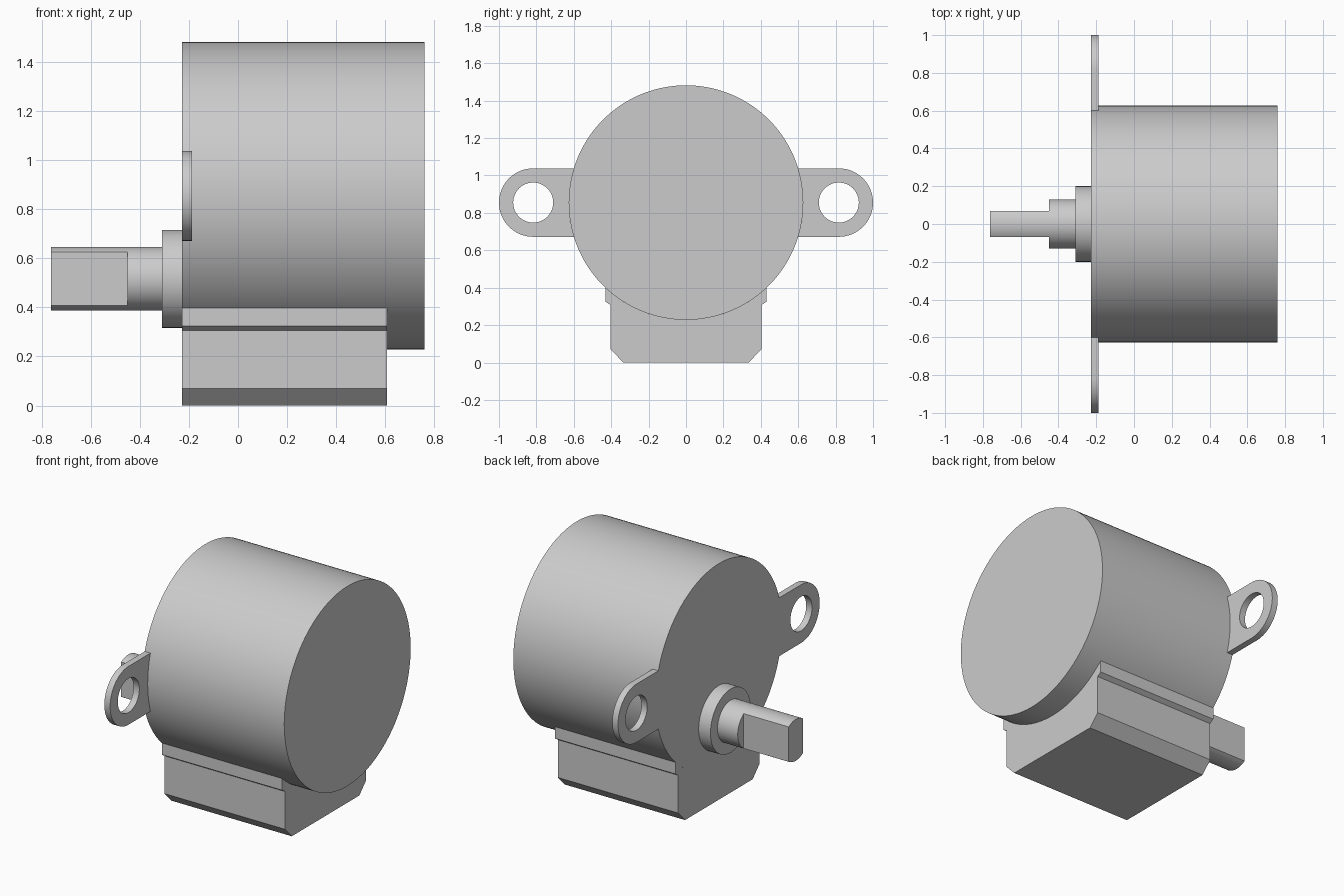
import bpy, bmesh
from math import pi, sin, cos, asin, acos

cube = bpy.data.objects.get("Cube")
if cube:
    bpy.data.objects.remove(cube, do_unlink=True)

GREY = (0.6, 0.6, 0.6, 1)
metal = bpy.data.materials.new("light grey metal")
metal.use_nodes = True
metal.diffuse_color = GREY
metal.node_tree.nodes["Principled BSDF"].inputs["Base Color"].default_value = GREY


def arc(cy, cz, r, a0, a1, n):
    """Points on an arc in the YZ plane, both ends included."""
    return [(cy + r * cos(a0 + (a1 - a0) * i / n),
             cz + r * sin(a0 + (a1 - a0) * i / n)) for i in range(n + 1)]


def circle(cy, cz, r, n):
    return arc(cy, cz, r, 0, 2 * pi, n)[:-1]


def prism(name, x0, x1, outline, hole=None):
    """Extrude a YZ outline, with an optional hole, from x0 to x1."""
    bm = bmesh.new()
    edges = []
    for loop in filter(None, (outline, hole)):
        vs = [bm.verts.new((x0, y, z)) for y, z in loop]
        if hole:
            edges += [bm.edges.new((a, b)) for a, b in zip(vs, vs[1:] + vs[:1])]
        else:
            bm.faces.new(vs)
    if hole:
        bmesh.ops.triangle_fill(bm, edges=edges, use_beauty=True)
    out = bmesh.ops.extrude_face_region(bm, geom=bm.faces[:], use_keep_orig=True)
    moved = [v for v in out["geom"] if isinstance(v, bmesh.types.BMVert)]
    bmesh.ops.translate(bm, verts=moved, vec=(x1 - x0, 0, 0))
    bmesh.ops.recalc_face_normals(bm, faces=bm.faces[:])
    mesh = bpy.data.meshes.new(name)
    bm.to_mesh(mesh)
    bm.free()
    mesh.materials.append(metal)
    obj = bpy.data.objects.new(name, mesh)
    bpy.context.collection.objects.link(obj)
    bpy.ops.object.select_all(action='DESELECT')
    obj.select_set(True)
    bpy.context.view_layer.objects.active = obj
    bpy.ops.object.shade_smooth_by_angle(angle=pi / 6)
    return obj


BODY_Z, BODY_R = 0.855, 0.627
FRONT = -0.228          # mounting face
SHAFT_Z, SHAFT_R = 0.517, 0.13

# Motor can
prism("motor_body", FRONT, 0.76, circle(0, BODY_Z, BODY_R, 128))

# Mounting ears, cut to the curve of the can
EAR_R, EAR_Y = 0.183, 0.817
a = asin(EAR_R / BODY_R)
for side, name in ((1, "left_mounting_ear"), (-1, "right_mounting_ear")):
    outline = (arc(EAR_Y, BODY_Z, EAR_R, -pi / 2, pi / 2, 32)
               + arc(0, BODY_Z, BODY_R, a, -a, 12))
    prism(name, FRONT, -0.188,
          [(side * y, z) for y, z in outline],
          circle(side * EAR_Y, BODY_Z, 0.107, 48))

# Wire housing under the can, with a stepped lip and chamfered base
half = [(0.335, 0), (0.403, 0.07), (0.403, 0.307), (0.43, 0.325)]
b = acos(0.43 / BODY_R)
saddle = arc(0, BODY_Z, BODY_R, -b, b - pi, 32)
prism("wire_housing", FRONT, 0.608,
      half + saddle + [(-y, z) for y, z in reversed(half)])

# Off-centre output shaft with two flats
prism("shaft_collar", -0.31, FRONT, circle(0, SHAFT_Z, 0.2, 64))
prism("shaft_base", -0.45, -0.31, circle(0, SHAFT_Z, SHAFT_R, 64))
c = acos(0.07 / SHAFT_R)
prism("shaft_flatted_tip", -0.762, -0.45,
      arc(0, SHAFT_Z, SHAFT_R, c, pi - c, 16)
      + arc(0, SHAFT_Z, SHAFT_R, pi + c, 2 * pi - c, 16))
